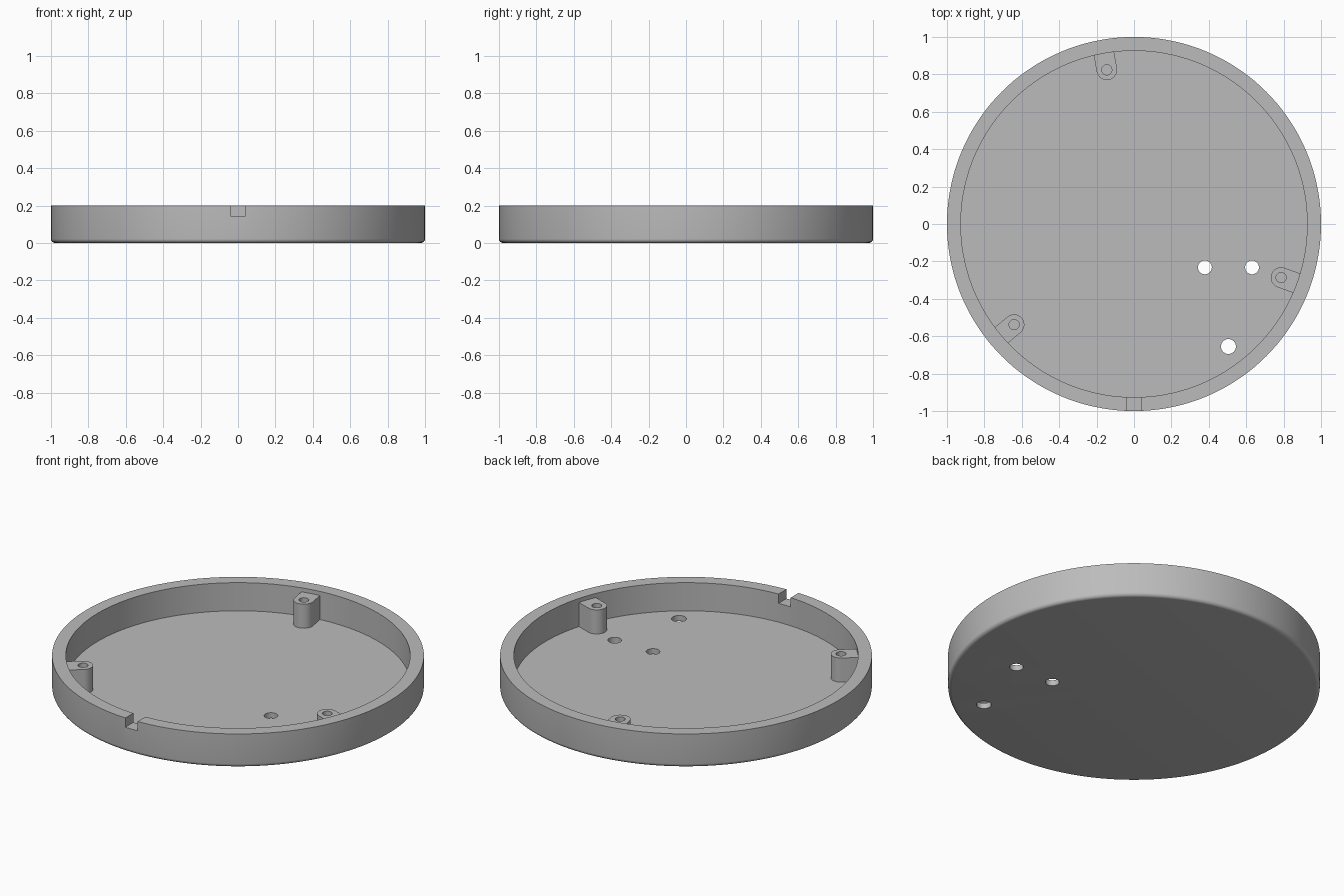
import bpy, bmesh, math
from mathutils import Matrix

cube = bpy.data.objects.get("Cube")
if cube:
    bpy.data.objects.remove(cube, do_unlink=True)

OUTER, INNER, HEIGHT, FLOOR = 1.0, 0.926, 0.2, 0.033
FILLET, SEGMENTS = 0.022, 144

grey = bpy.data.materials.new("matte_grey")
grey.use_nodes = True
grey.diffuse_color = (0.5, 0.5, 0.5, 1)
grey.node_tree.nodes["Principled BSDF"].inputs["Base Color"].default_value = (0.5, 0.5, 0.5, 1)


def make_object(name, bm):
    bmesh.ops.recalc_face_normals(bm, faces=bm.faces)
    mesh = bpy.data.meshes.new(name)
    bm.to_mesh(mesh)
    bm.free()
    mesh.materials.append(grey)
    obj = bpy.data.objects.new(name, mesh)
    bpy.context.collection.objects.link(obj)
    return obj


def cylinder(name, x, y, z0, z1, radius, sides=40):
    bm = bmesh.new()
    bmesh.ops.create_cone(bm, cap_ends=True, segments=sides, radius1=radius, radius2=radius,
                          depth=z1 - z0, matrix=Matrix.Translation((x, y, (z0 + z1) / 2)))
    return make_object(name, bm)


def box(name, x, y, z):
    bm = bmesh.new()
    bmesh.ops.create_cube(bm, size=1)
    for v in bm.verts:
        v.co = [r[0] if c < 0 else r[1] for c, r in zip(v.co, (x, y, z))]
    return make_object(name, bm)


def select_only(obj):
    bpy.ops.object.select_all(action='DESELECT')
    obj.select_set(True)
    bpy.context.view_layer.objects.active = obj


def cut(obj, cutter):
    cutter.hide_render = True
    mod = obj.modifiers.new("cut", 'BOOLEAN')
    mod.operation, mod.solver, mod.object = 'DIFFERENCE', 'EXACT', cutter
    select_only(obj)
    bpy.ops.object.modifier_apply(modifier=mod.name)
    bpy.data.objects.remove(cutter, do_unlink=True)


def smooth(obj):
    select_only(obj)
    bpy.ops.object.shade_smooth_by_angle(angle=math.radians(30))


# Round tray: a turned profile with a rounded bottom edge
profile = [(0, 0)]
for i in range(7):
    a = -math.pi / 2 + math.pi / 2 * i / 6
    profile.append((OUTER - FILLET + FILLET * math.cos(a), FILLET + FILLET * math.sin(a)))
profile += [(OUTER, HEIGHT), (INNER, HEIGHT), (INNER, FLOOR), (0, FLOOR)]
bm = bmesh.new()
verts = [bm.verts.new((r, 0, z)) for r, z in profile]
edges = [bm.edges.new(pair) for pair in zip(verts, verts[1:])]
bmesh.ops.spin(bm, geom=verts + edges, cent=(0, 0, 0), axis=(0, 0, 1),
               angle=2 * math.pi, steps=SEGMENTS, use_duplicate=False)
bmesh.ops.remove_doubles(bm, verts=bm.verts, dist=1e-4)
tray = make_object("tray", bm)

# Cable notch in the front rim
cut(tray, box("notch_cutter", (-0.04, 0.04), (-1.1, -0.85), (0.145, 0.3)))

# Three holes through the floor
for x, y, radius in ((0.379, -0.232, 0.037), (0.631, -0.232, 0.037), (0.505, -0.655, 0.04)):
    cut(tray, cylinder("hole_cutter", x, y, -0.1, 0.1, radius))
smooth(tray)

# Three screw posts: rounded towards the centre, running into the wall
POST_R, POST_AT, POST_TOP = 0.055, 0.837, 0.176
for name, degrees in (("back", 100), ("left", -20), ("right", 220)):
    outline = [(INNER + 0.012, POST_R)]
    for i in range(21):
        a = math.pi / 2 + math.pi * i / 20
        outline.append((POST_AT + POST_R * math.cos(a), POST_R * math.sin(a)))
    outline.append((INNER + 0.012, -POST_R))
    bm = bmesh.new()
    base = bm.faces.new([bm.verts.new((x, y, FLOOR - 0.002)) for x, y in outline])
    top = bmesh.ops.extrude_face_region(bm, geom=[base])["geom"]
    for v in top:
        if isinstance(v, bmesh.types.BMVert):
            v.co.z = POST_TOP
    angle = math.radians(degrees)
    bmesh.ops.rotate(bm, verts=bm.verts, cent=(0, 0, 0), matrix=Matrix.Rotation(angle, 3, 'Z'))
    post = make_object(name + "_screw_post", bm)
    cut(post, cylinder("bore_cutter", POST_AT * math.cos(angle), POST_AT * math.sin(angle),
                       FLOOR + 0.002, 0.3, 0.027, 32))
    smooth(post)
